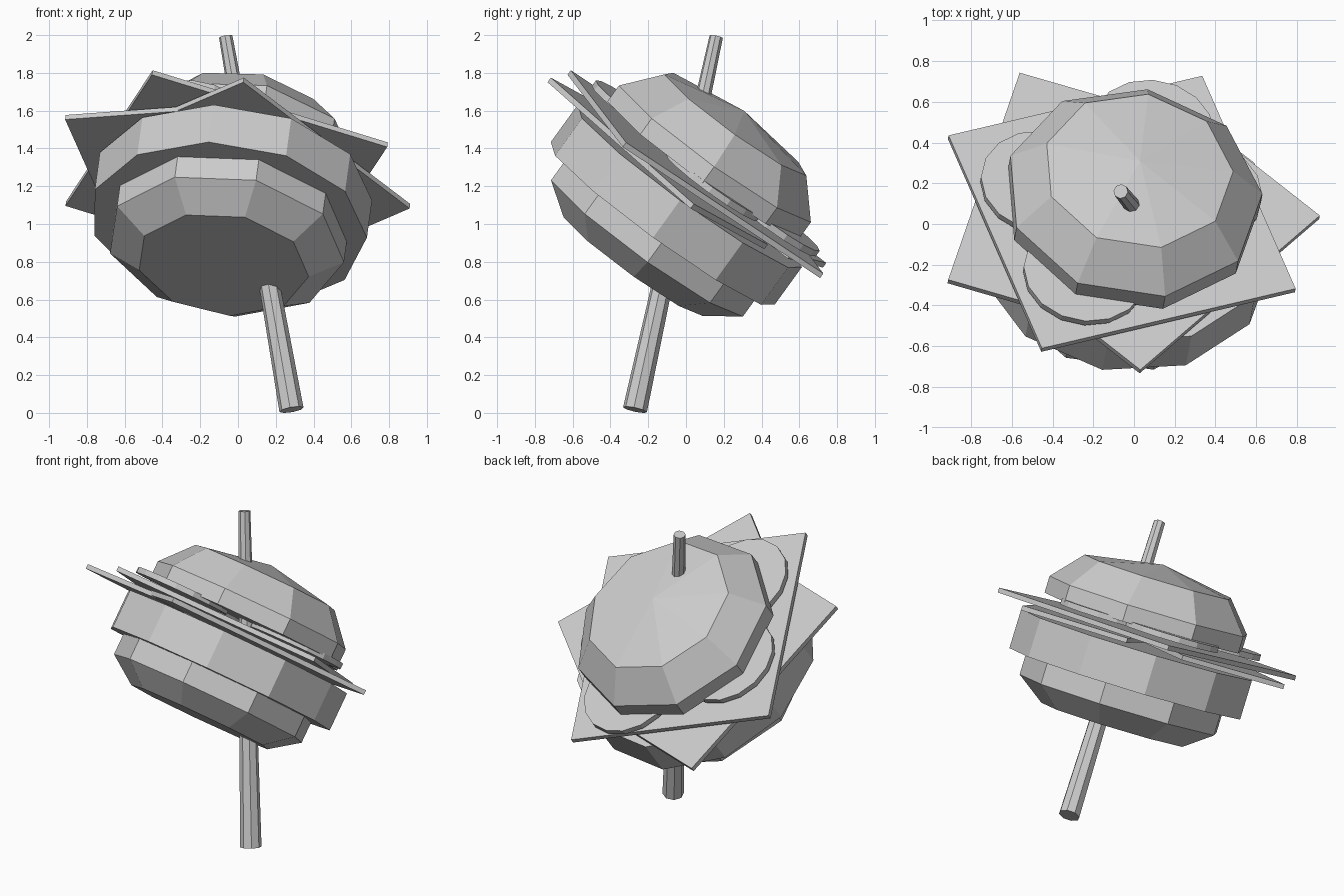
import bpy, bmesh
from math import radians, cos, sin, tau
from mathutils import Vector, Matrix

if "Cube" in bpy.data.objects:
    bpy.data.objects.remove(bpy.data.objects["Cube"])

# Tilted frame shared by all layers: local z runs up through the stack
N = Vector((0.11, 0.583, 0.805)).normalized()
X = (Vector((1, 0, 0)) - N * N.x).normalized()
Y = N.cross(X)
O = Vector((-0.04, -0.06, 1.09))
O = O - N * O.dot(N)
FRAME = Matrix((X, Y, N)).transposed().to_4x4()
FRAME.translation = O


def finish(name, bm, matrix):
    bmesh.ops.recalc_face_normals(bm, faces=bm.faces)
    me = bpy.data.meshes.new(name)
    bm.to_mesh(me)
    bm.free()
    ob = bpy.data.objects.new(name, me)
    ob.matrix_world = matrix
    bpy.context.collection.objects.link(ob)
    return ob


def lathe(name, profile, sides, phase, matrix=FRAME, apex=None):
    """Stack of (radius, height) rings, capped; optional apex on top."""
    bm = bmesh.new()
    rings = [[bm.verts.new((r * cos(phase + tau * i / sides),
                            r * sin(phase + tau * i / sides), z))
              for i in range(sides)] for r, z in profile]
    for a, b in zip(rings, rings[1:]):
        for i in range(sides):
            j = (i + 1) % sides
            bm.faces.new((a[i], a[j], b[j], b[i]))
    bm.faces.new(rings[0])
    if apex is None:
        bm.faces.new(rings[-1])
    else:
        tip = bm.verts.new((0, 0, apex))
        for i in range(sides):
            bm.faces.new((rings[-1][i], rings[-1][(i + 1) % sides], tip))
    return finish(name, bm, matrix)


def on_layer(x, y, d, angle=0):
    """Matrix for a part centred at world (x, y) on the layer at height d."""
    z = (d - N.x * x - N.y * y) / N.z
    m = FRAME.copy()
    m.translation = Vector((x, y, z))
    return m @ Matrix.Rotation(radians(angle), 4, 'Z')


def slab(name, x, y, d, angle, sx, sy, t=0.03):
    bm = bmesh.new()
    bmesh.ops.create_cube(bm, size=1)
    bmesh.ops.scale(bm, vec=(sx, sy, t), verts=bm.verts)
    finish(name, bm, on_layer(x, y, d, angle))


# Buns and patty
lathe("bottom_bun", [(0.46, 0.46), (0.635, 0.585), (0.635, 0.73)], 9, radians(-75))
lathe("patty", [(0.74, 0.72), (0.74, 0.965)], 11, radians(-98))
lathe("top_bun", [(0.635, 1.10), (0.635, 1.205), (0.47, 1.39)], 9, radians(4), apex=1.47)

# Cheese: one whole slice over two half slices
slab("cheese_slice", -0.06, 0.05, 1.04, 20.2, 1.335, 1.335)
slab("cheese_half_left", -0.417, 0.133, 0.995, 74.6, 1.33, 0.67)
slab("cheese_half_right", 0.22, -0.15, 1.0, 48.6, 1.34, 0.67)

# Four round tomato slices
for i, (x, y) in enumerate([(-0.24, -0.24), (-0.45, 0.2), (0.09, 0.45), (0.325, 0.15)]):
    lathe(f"tomato_slice_{i + 1}", [(0.305, -0.018), (0.305, 0.018)], 16, 0,
          on_layer(x, y, 1.095))

# Tapered skewer
base, tip = Vector((0.283, -0.27, 0.017)), Vector((-0.065, 0.16, 1.992))
m = (tip - base).to_track_quat('Z', 'Y').to_matrix().to_4x4()
m.translation = base
lathe("skewer", [(0.065, 0), (0.036, (tip - base).length)], 8, 0, m)
